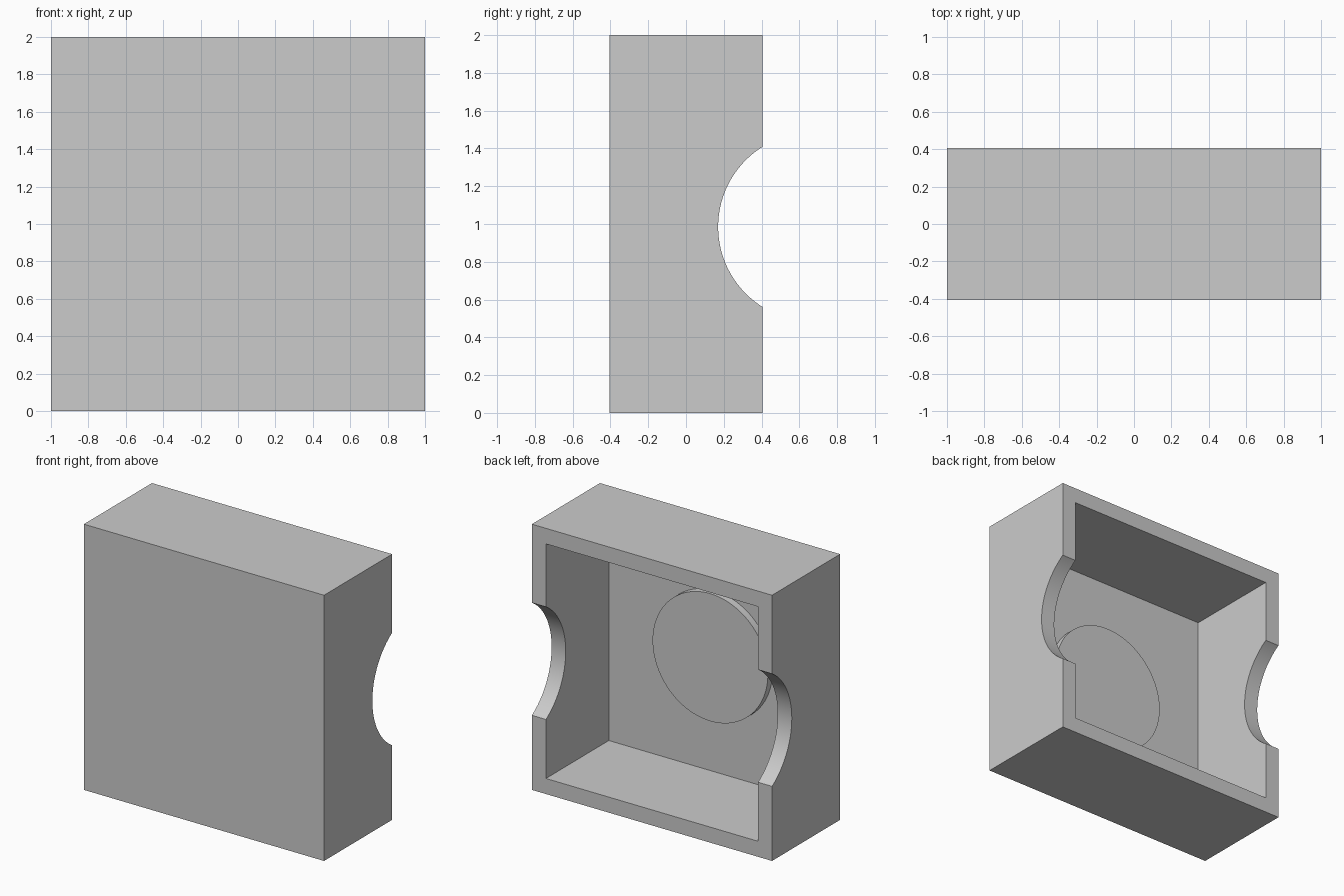
import bpy
import math

cube = bpy.data.objects.get("Cube")
if cube:
    bpy.data.objects.remove(cube, do_unlink=True)

W, D, H = 2.0, 0.81, 2.0      # outer size
WALL = 0.117                  # side wall thickness
FLOOR_Y = -0.343              # inner face of the front panel

grey = bpy.data.materials.new("light grey")
grey.use_nodes = True
grey.diffuse_color = (0.6, 0.6, 0.6, 1)
grey.node_tree.nodes["Principled BSDF"].inputs["Base Color"].default_value = (0.6, 0.6, 0.6, 1)


def box(name, size, loc):
    bpy.ops.mesh.primitive_cube_add(size=1, location=loc)
    ob = bpy.context.object
    ob.name = name
    ob.scale = size
    bpy.ops.object.transform_apply(location=False, rotation=False, scale=True)
    ob.data.materials.append(grey)
    return ob


def cylinder(name, radius, depth, loc, rot):
    bpy.ops.mesh.primitive_cylinder_add(vertices=96, radius=radius, depth=depth,
                                        location=loc, rotation=rot)
    ob = bpy.context.object
    ob.name = name
    ob.data.materials.append(grey)
    return ob


def cut(target, cutter):
    mod = target.modifiers.new("cut", 'BOOLEAN')
    mod.operation = 'DIFFERENCE'
    mod.solver = 'EXACT'
    mod.object = cutter
    bpy.context.view_layer.objects.active = target
    bpy.ops.object.modifier_apply(modifier=mod.name)
    bpy.data.objects.remove(cutter, do_unlink=True)


# Case with an open back
case = box("case", (W, D, H), (0, 0, H / 2))
cut(case, box("cavity_cutter", (W - 2 * WALL, 1.0, H - 2 * WALL),
              (0, FLOOR_Y + 0.5, H / 2)))

# Round finger notch through both side walls
cut(case, cylinder("notch_cutter", 0.5, 3, (0, 0.67, 0.985), (0, math.pi / 2, 0)))

# Low round boss on the inside of the front panel
boss = cylinder("round_boss", 0.48, 0.075, (0, FLOOR_Y + 0.0175, 1.0), (math.pi / 2, 0, 0))

for ob in (case, boss):
    bpy.ops.object.select_all(action='DESELECT')
    ob.select_set(True)
    bpy.context.view_layer.objects.active = ob
    bpy.ops.object.shade_smooth_by_angle(angle=math.radians(30))
